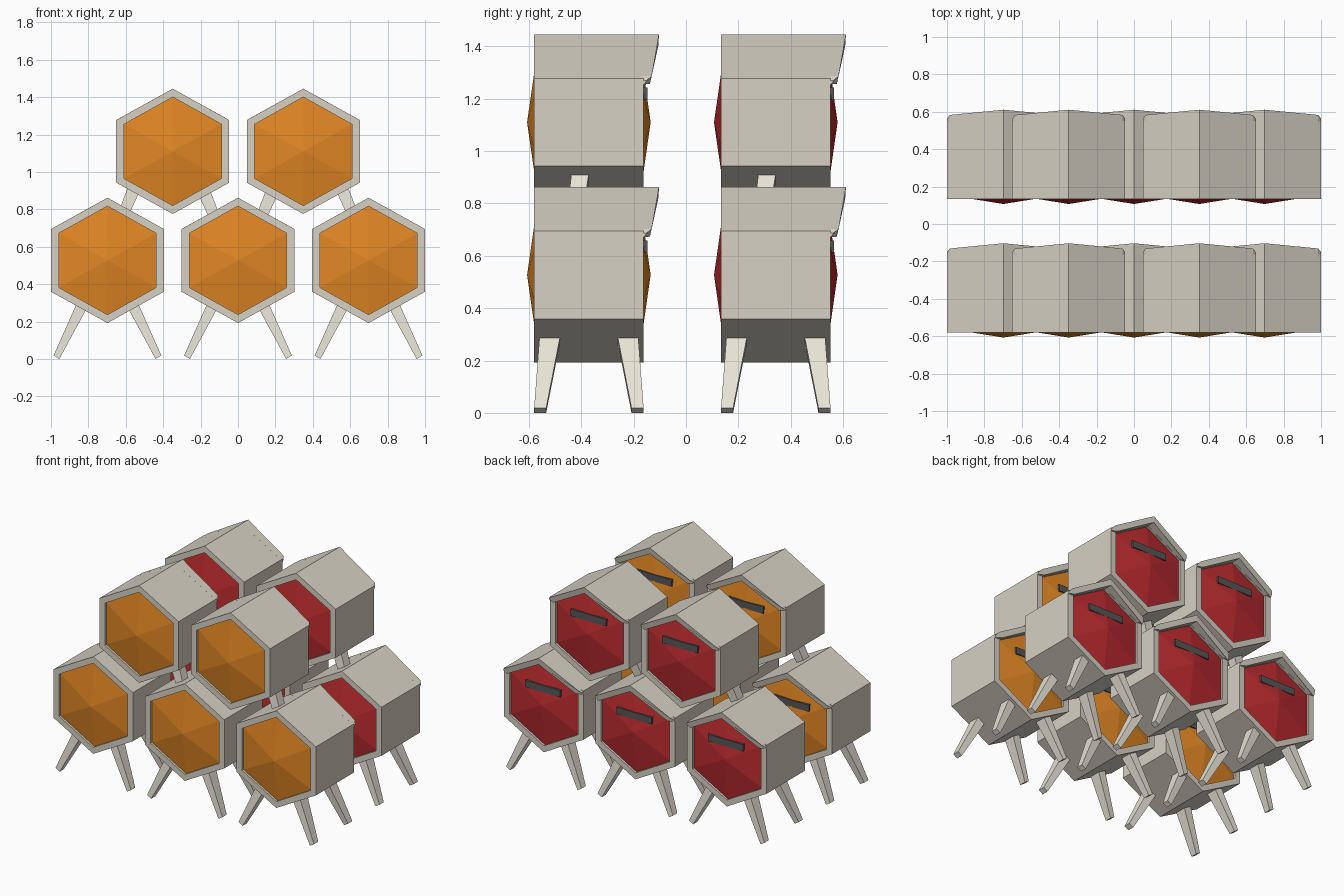
import bpy, bmesh

if "Cube" in bpy.data.objects:
    bpy.data.objects.remove(bpy.data.objects["Cube"])

def srgb(r, g, b):
    f = lambda c: c / 12.92 if c <= 0.04045 else ((c + 0.055) / 1.055) ** 2.4
    return (f(r / 255), f(g / 255), f(b / 255), 1)

def material(name, rgb):
    m = bpy.data.materials.new(name)
    m.diffuse_color = srgb(*rgb)
    m.use_nodes = True
    m.node_tree.nodes["Principled BSDF"].inputs["Base Color"].default_value = m.diffuse_color
    return m

SHELL = material("warm grey shell", (214, 209, 196))
LEG = material("pale leg", (235, 231, 218))
ORANGE = material("orange panel", (226, 135, 36))
RED = material("red panel", (190, 44, 48))
DARK = material("dark grey handle", (86, 86, 86))

DEPTH = 0.418   # shell length
RECESS = 0.015  # panel recess behind the rim
BULGE = 0.042   # height of the panel pyramid

def make(name, verts, faces, mat, loc):
    bm = bmesh.new()
    vs = [bm.verts.new(v) for v in verts]
    for f in faces:
        bm.faces.new([vs[i] for i in f])
    bmesh.ops.recalc_face_normals(bm, faces=bm.faces)
    me = bpy.data.meshes.new(name)
    bm.to_mesh(me)
    bm.free()
    me.materials.append(mat)
    ob = bpy.data.objects.new(name, me)
    ob.location = loc
    bpy.context.collection.objects.link(ob)
    return ob

def hexagon(w, r, y):
    """Pointy-top hexagon: half width w, half height r."""
    return [(0, y, r), (w, y, r / 2), (w, y, -r / 2),
            (0, y, -r), (-w, y, -r / 2), (-w, y, r / 2)]

def loft(name, rings, mat, loc, closed=False):
    """Skin a list of equal rings, either end-capped or joined last to first."""
    n, k = len(rings[0]), len(rings)
    faces = [(a * n + i, a * n + (i + 1) % n, (a + 1) % k * n + (i + 1) % n, (a + 1) % k * n + i)
             for a in range(k if closed else k - 1) for i in range(n)]
    if not closed:
        faces += [tuple(range(n)), tuple(range((k - 1) * n, k * n))]
    return make(name, [v for r in rings for v in r], faces, mat, loc)

def panel(name, base, tip, mat, loc):
    verts = hexagon(0.262, 0.292, base) + [(0, tip, 0)]
    make(name, verts, [(i, (i + 1) % 6, 6) for i in range(6)] + [tuple(range(6))], mat, loc)

def hood(name, loc):
    # Roof lip: outer line, then inner line back, as (x, z, overhang y)
    outer = [(0.302, 0.145, 0.42), (0.302, 0.16, 0.43), (0.287, 0.176, 0.449), (0, 0.335, 0.477)]
    inner = [(0.262, 0.146, 0.442), (0, 0.292, 0.474)]
    half = lambda pts: pts + [(-x, z, y) for x, z, y in reversed(pts[:-1])]
    o, i = half(outer), half(inner)
    prof = o + i[::-1]
    n = len(prof)
    verts = [(x, 0.40, z) for x, z, y in prof] + [(x, y, z) for x, z, y in prof]
    faces = [(a, (a + 1) % n, n + (a + 1) % n, n + a) for a in range(n)]
    caps = [(0, 1, 2, 3, 8, 9), (3, 4, 5, 6, 7, 8)]
    faces += caps + [tuple(n + a for a in c) for c in caps]
    make(name, verts, faces, SHELL, loc)

def leg(name, top, bottom, ytop, ybot, side, loc, shift=(0, 0)):
    """Tapered leg: top and bottom are pairs of (x, z); side mirrors in x."""
    rings = []
    for (p, q), (y0, y1) in ((top, ytop), (bottom, ybot)):
        (ax, az), (bx, bz) = p, q
        pts = [(ax, y0, az), (bx, y0, bz), (bx, y1, bz), (ax, y1, az)]
        rings.append([(side * (x - shift[0]), y, z - shift[1]) for x, y, z in pts])
    loft(name, rings, LEG, loc)

def pod(tag, x, y, z, color, upper):
    loc = (x, y, z)
    # Hexagonal shell with rim
    loft(tag + "_shell", [hexagon(0.302, 0.335, 0), hexagon(0.302, 0.335, DEPTH),
                          hexagon(0.26, 0.29, DEPTH), hexagon(0.26, 0.29, 0)],
         SHELL, loc, closed=True)
    hood(tag + "_hood", loc)
    # Faceted front and back panels
    panel(tag + "_front_panel", RECESS, RECESS - BULGE, color, loc)
    panel(tag + "_back_panel", DEPTH - RECESS, DEPTH - RECESS + BULGE, color, loc)
    # Handle bar across the back panel
    y1 = DEPTH - RECESS + 0.029
    ring = lambda yy: [(-0.135, yy, 0.085), (0.135, yy, 0.085), (0.135, yy, 0.132), (-0.135, yy, 0.132)]
    loft(tag + "_handle", [ring(y1 - 0.025), ring(y1)], DARK, loc)
    # Legs
    for s in (-1, 1):
        side = "right" if s > 0 else "left"
        if upper:
            inward = s * x < 0
            leg(f"{tag}_{side}_leg", ((0.225, -0.155), (0.166, -0.19)), ((0.30, -0.35), (0.25, -0.375)),
                (0.147, 0.215), (0.125, 0.185), s, loc, (0.038, 0.02) if inward else (0, 0))
        else:
            top, bot = ((0.146, -0.19), (0.088, -0.215)), ((0.288, -0.508), (0.257, -0.527))
            leg(f"{tag}_{side}_front_leg", top, bot, (0.024, 0.108), (0, 0.046), s, loc)
            leg(f"{tag}_{side}_back_leg", top, bot, (DEPTH - 0.108, DEPTH - 0.024),
                (DEPTH - 0.046, DEPTH), s, loc)

# Two rows of five stacked pods
for row, y, color in (("front", -0.58, ORANGE), ("rear", 0.134, RED)):
    for i, x in enumerate((-0.698, 0, 0.698)):
        pod(f"{row}_lower_pod_{i + 1}", x, y, 0.527, color, False)
    for i, x in enumerate((-0.349, 0.349)):
        pod(f"{row}_upper_pod_{i + 1}", x, y, 1.11, color, True)
